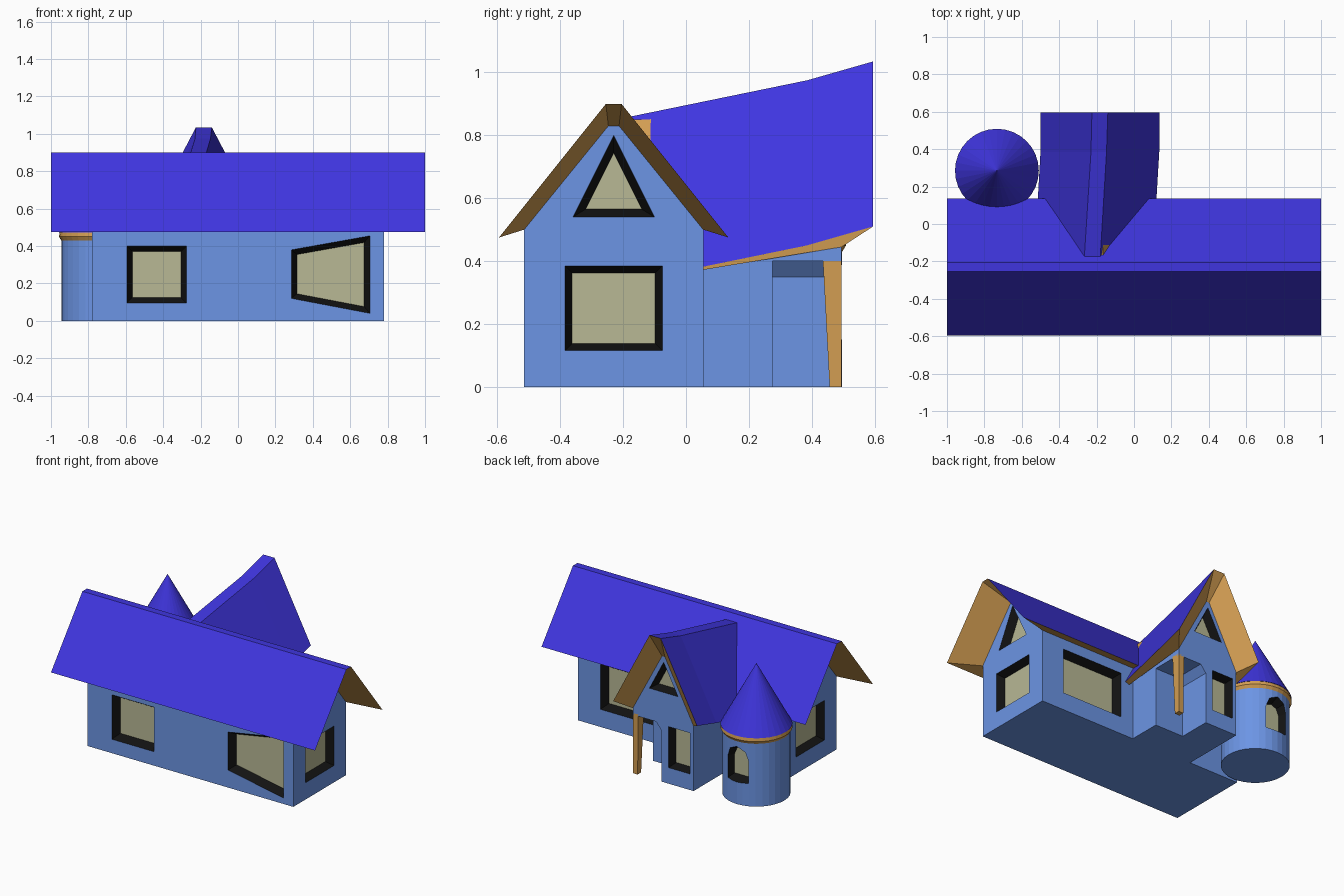
import bpy, bmesh, math
from mathutils import Vector

if "Cube" in bpy.data.objects:
    bpy.data.objects.remove(bpy.data.objects["Cube"])


def material(name, rgb):
    m = bpy.data.materials.new(name)
    m.diffuse_color = (*rgb, 1)
    m.use_nodes = True
    m.node_tree.nodes["Principled BSDF"].inputs["Base Color"].default_value = m.diffuse_color
    return m


WALL = material("wall_paint", (0.15, 0.30, 0.78))
FRAME = material("dark_frame", (0.006, 0.006, 0.006))
GLASS = material("window_glass", (0.48, 0.48, 0.30))
ROOF = material("roof_tiles", (0.05, 0.036, 0.74))
TRIM = material("wood_trim", (0.65, 0.34, 0.085))
WALL_SET = [WALL, FRAME, GLASS]


def finish(name, bm, mats):
    bmesh.ops.recalc_face_normals(bm, faces=bm.faces)
    me = bpy.data.meshes.new(name)
    bm.to_mesh(me)
    bm.free()
    for m in mats:
        me.materials.append(m)
    ob = bpy.data.objects.new(name, me)
    bpy.context.collection.objects.link(ob)
    return ob


def loft(bm, ring_a, ring_b, side=0, cap_b=0):
    """Closed solid between two rings."""
    a = [bm.verts.new(p) for p in ring_a]
    b = [bm.verts.new(p) for p in ring_b]
    n = len(a)
    for i in range(n):
        j = (i + 1) % n
        bm.faces.new((a[i], a[j], b[j], b[i])).material_index = side
    bm.faces.new(a[::-1]).material_index = side
    bm.faces.new(b).material_index = cap_b


def solid(name, ring_a, ring_b, mats):
    bm = bmesh.new()
    loft(bm, ring_a, ring_b)
    return finish(name, bm, mats)


def inset(pts, t):
    """Shrink a counter-clockwise convex outline by t."""
    v = [Vector(p) for p in pts]
    out = []
    for i, p in enumerate(v):
        d0 = (p - v[i - 1]).normalized()
        d1 = (v[(i + 1) % len(v)] - p).normalized()
        n0, n1 = Vector((-d0.y, d0.x)), Vector((-d1.y, d1.x))
        out.append(p + (n0 + n1) / (1 + n0.dot(n1)) * t)
    return out


def window(bm, pts, place, t=0.03, depth=0.05):
    """Splayed opening: dark jambs, glass at the back. place(u, w, depth) maps to 3D."""
    loft(bm, [place(u, w, -0.004) for u, w in inset(pts, -0.002)],
         [place(u, w, depth) for u, w in inset(pts, t)], 1, 2)


def rect(u0, u1, w0, w1):
    return [(u0, w0), (u1, w0), (u1, w1), (u0, w1)]


def carve(ob, bm):
    cutter = finish("cutter", bm, WALL_SET)
    cutter.hide_render = True
    mod = ob.modifiers.new("openings", 'BOOLEAN')
    mod.operation = 'DIFFERENCE'
    mod.solver = 'EXACT'
    mod.object = cutter
    bpy.context.view_layer.objects.active = ob
    bpy.ops.object.modifier_apply(modifier=mod.name)
    bpy.data.objects.remove(cutter)


def back_at(y):
    return lambda u, w, d: (u, y - d, w)


def roof(name, rings, tiled):
    """Roof from four-point rings; strips listed in tiled are roof, the rest wood underside."""
    bm = bmesh.new()
    v = [[bm.verts.new(p) for p in r] for r in rings]
    n = len(v)
    for i in range(n):
        a, b = v[i], v[(i + 1) % n]
        for k in range(3):
            f = bm.faces.new((a[k], a[k + 1], b[k + 1], b[k]))
            f.material_index = 0 if i in tiled else 1
    for k in (0, 3):
        bm.faces.new([r[k] for r in v]).material_index = 1
    return finish(name, bm, [ROOF, TRIM])


# Main house walls
INNER = [(-0.515, 0.5), (-0.247, 0.83), (-0.213, 0.83), (0.055, 0.5)]
OUTER = [(-0.595, 0.475), (-0.255, 0.9), (-0.205, 0.9), (0.135, 0.475)]
section = [(-0.515, 0)] + INNER + [(0.055, 0)]
house = solid("house_walls", [(-0.78, y, z) for y, z in section],
              [(0.78, y, z) for y, z in section], WALL_SET)

# Main house windows
cuts = bmesh.new()
front = lambda u, w, d: (u, -0.515 + d, w)
window(cuts, rect(-0.595, -0.275, 0.095, 0.4), front)
window(cuts, [(0.285, 0.12), (0.705, 0.04), (0.705, 0.455), (0.285, 0.38)], front)
window(cuts, rect(0.15, 0.61, 0.12, 0.43), back_at(0.055))
for s in (-1, 1):
    end = lambda u, w, d: (s * (0.78 - d), u, w)
    window(cuts, rect(-0.385, -0.075, 0.115, 0.385), end, 0.023)
    window(cuts, [(-0.36, 0.54), (-0.1, 0.54), (-0.23, 0.8)], end, 0.025)
carve(house, cuts)

# Main roof
roof("main_roof", [[(x, y, z) for y, z in prof] for x, prof in
                   ((-0.78, INNER), (-1, OUTER), (1, OUTER), (0.78, INNER))], {1})

# Rear wing walls
XL, XR, YB = -0.404, 0.056, 0.495
gable = [(XL, 0.445), (-0.187, 0.86), (-0.165, 0.86), (XR, 0.445)]
section = [(XL, 0)] + gable + [(XR, 0)]
wing = solid("wing_walls", [(x, 0, z) for x, z in section],
             [(x, YB, z) for x, z in section], WALL_SET)

# Porch recess and wing windows
cuts = bmesh.new()
opening = [(-0.16, -0.1), (0.1, -0.1), (0.1, 0.4), (-0.12, 0.4), (-0.16, 0.35)]
loft(cuts, [(x, 0.275, z) for x, z in opening], [(x, 0.6, z) for x, z in opening])
window(cuts, rect(-0.375, -0.215, 0.11, 0.39), back_at(YB), 0.022)
window(cuts, [(-0.285, 0.615), (-0.07, 0.615), (-0.177, 0.82)], back_at(YB), 0.022)
carve(wing, cuts)

# Porch post, tapering to the foot
solid("porch_post", [(x, y, 0) for x, y in rect(0.02, 0.056, 0.457, 0.495)],
      [(x, y, 0.412) for x, y in rect(0.015, 0.056, 0.435, 0.495)], [TRIM])


# Rear wing roof, rising toward the back
def wing_ring(y, eave_l, ridge_l, ridge_r, eave_r, z_eave, z_ridge):
    return [(eave_l, y, z_eave), (ridge_l, y, z_ridge), (ridge_r, y, z_ridge), (eave_r, y, z_eave)]


roof("wing_roof", [
    [(x, -0.2, z - 0.01) for x, z in gable],
    wing_ring(-0.2, -0.533, -0.267, -0.182, 0.10, 0.33, 0.855),
    wing_ring(0.385, -0.5, -0.23, -0.147, 0.135, 0.45, 0.975),
    wing_ring(0.595, -0.5, -0.225, -0.14, 0.135, 0.51, 1.035),
    [(x, YB, z) for x, z in gable]], {1, 2})


# Round tower
def drum(name, r0, r1, z0, z1, mats):
    bm = bmesh.new()
    bmesh.ops.create_cone(bm, cap_ends=True, segments=32, radius1=r0, radius2=r1, depth=z1 - z0)
    bmesh.ops.translate(bm, vec=(-0.733, 0.285, (z0 + z1) / 2), verts=bm.verts)
    return finish(name, bm, mats)


tower = drum("tower_walls", 0.212, 0.212, 0, 0.445, WALL_SET)
cuts = bmesh.new()
arch = [(-0.733 + 0.085 * math.cos(a), 0.31 + 0.085 * math.sin(a))
        for a in (math.pi * i / 4 for i in range(5))]
window(cuts, [(-0.818, 0.15), (-0.648, 0.15)] + arch,
       lambda u, w, d: (u, 0.50 - d, w), 0.025, 0.065)
carve(tower, cuts)
drum("tower_band_lower", 0.212, 0.224, 0.43, 0.45, [TRIM])
drum("tower_band_upper", 0.224, 0.22, 0.45, 0.475, [TRIM])
drum("tower_roof", 0.224, 0, 0.473, 0.885, [ROOF])
